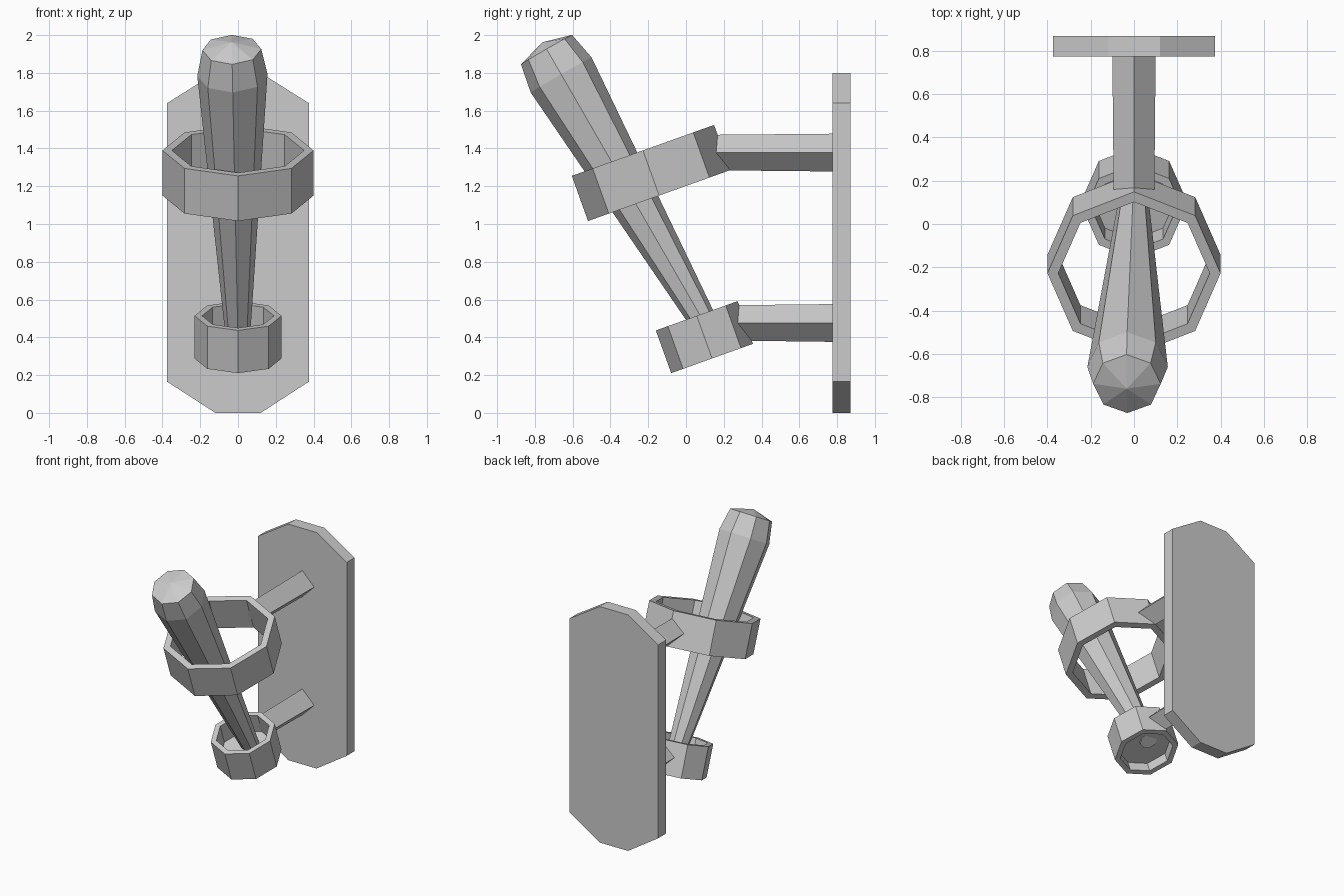
import bpy, bmesh
from math import radians, sin, cos, tau
from mathutils import Matrix

if "Cube" in bpy.data.objects:
    bpy.data.objects.remove(bpy.data.objects["Cube"])


def make_object(name, verts, faces, matrix=Matrix()):
    mesh = bpy.data.meshes.new(name)
    mesh.from_pydata(verts, [], faces)
    bm = bmesh.new()
    bm.from_mesh(mesh)
    bmesh.ops.remove_doubles(bm, verts=bm.verts, dist=1e-5)
    bmesh.ops.recalc_face_normals(bm, faces=bm.faces)
    bm.to_mesh(mesh)
    bm.free()
    ob = bpy.data.objects.new(name, mesh)
    ob.matrix_world = matrix
    bpy.context.collection.objects.link(ob)
    return ob


def lathe(name, profile, matrix, closed=False, sides=8):
    """Spin a (radius, height) profile into a faceted solid."""
    n = len(profile)
    verts = [(r * cos(tau * i / sides), r * sin(tau * i / sides), h)
             for i in range(sides) for r, h in profile]
    faces = []
    for i in range(sides):
        a, b = i * n, (i + 1) % sides * n
        for j in range(n if closed else n - 1):
            k = (j + 1) % n
            # collapse points on the axis into triangles
            if profile[j][0] == 0:
                faces.append((a + j, b + k, a + k))
            elif profile[k][0] == 0:
                faces.append((a + j, b + j, a + k))
            else:
                faces.append((a + j, b + j, b + k, a + k))
    return make_object(name, verts, faces, matrix)


def prism(name, front, back):
    """Join two matching outlines into a capped solid."""
    n = len(front)
    faces = [tuple(range(n)), tuple(range(n, 2 * n))]
    faces += [(i, (i + 1) % n, n + (i + 1) % n, n + i) for i in range(n)]
    return make_object(name, front + back, faces)


# Wall plate with clipped corners
outline = [(-.12, 0), (.12, 0), (.375, .165), (.375, 1.64),
           (.12, 1.8), (-.12, 1.8), (-.375, 1.64), (-.375, .165)]
prism("wall_plate", [(x, .775, z) for x, z in outline],
      [(x, .87, z) for x, z in outline])

# Tilted octagonal holder rings
tilt = Matrix.Rotation(radians(19.7), 4, 'X')
upper = Matrix.Translation((0, -.185, 1.27)) @ tilt
lower = Matrix.Translation((0, .0975, .401)) @ tilt
lathe("upper_ring", [(.4, -.127), (.4, .127), (.35, .127), (.35, -.127)],
      upper, closed=True)
# Lower cup has a recessed floor
lathe("lower_cup", [(0, -.045), (.19, -.045), (.19, -.12), (.23, -.12),
                    (.23, .12), (.19, .12), (.19, -.03), (0, -.03)], lower)

# Diamond-section arms, front ends slanted to meet the rings
for name, y0, zc in (("upper_arm", .16, 1.378), ("lower_arm", .285, .476)):
    diamond = [(1, 0), (0, 1), (-1, 0), (0, -1)]
    prism(name, [(.094 * x, y0 - .034 * z - .02 * abs(x), zc + .094 * z) for x, z in diamond],
          [(.1 * x, .78, zc + .1 * z) for x, z in diamond])

# Tapered torch leaning forward
lean = Matrix.Rotation(radians(-1.2), 4, 'Y') @ Matrix.Rotation(radians(30), 4, 'X')
lathe("torch", [(0, 0), (.062, 0), (.186, 1.64), (.156, 1.795), (0, 1.84)],
      Matrix.Translation((0, .159, .369)) @ lean)
